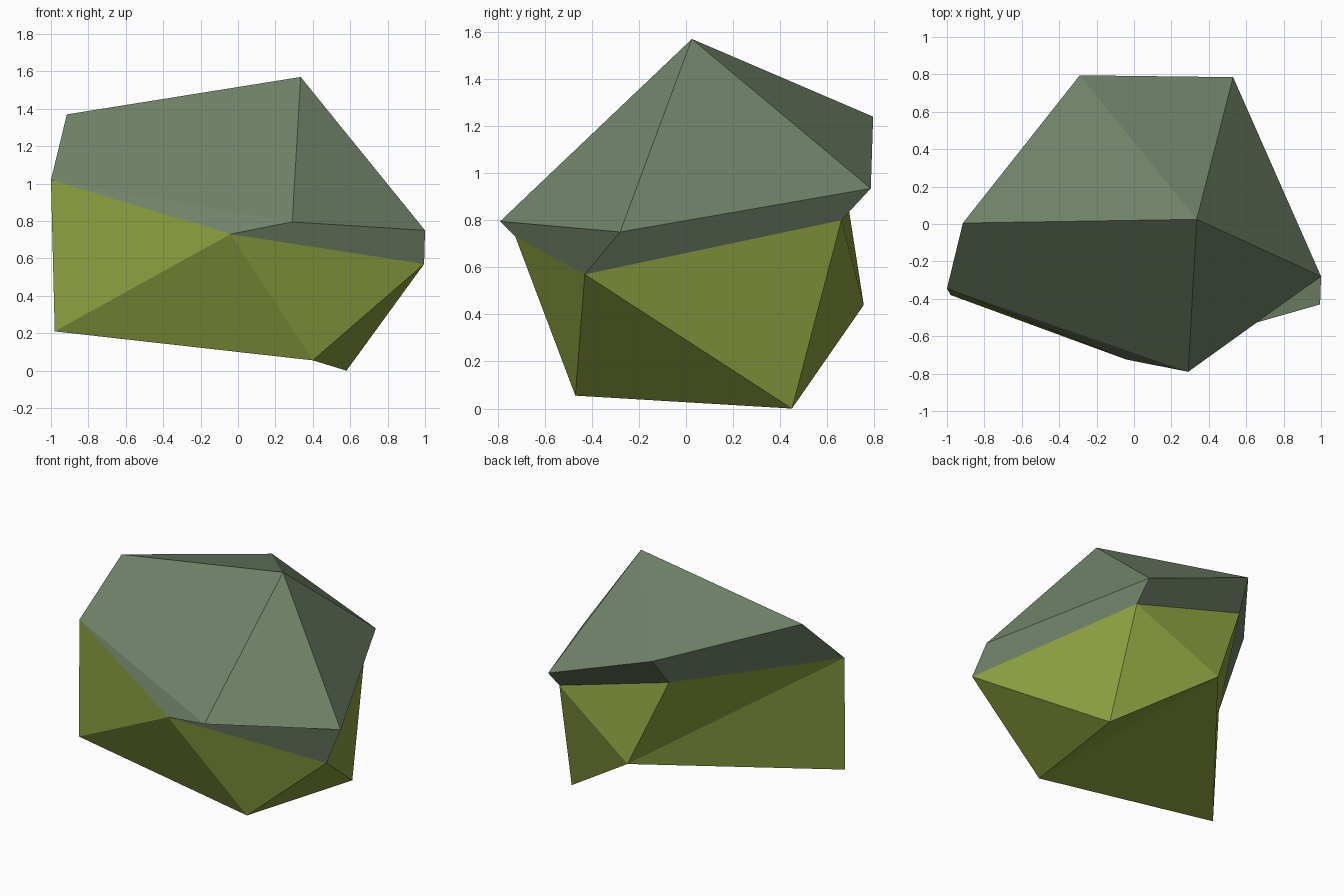
import bpy
import bmesh
from mathutils import Vector

default_cube = bpy.data.objects.get("Cube")
if default_cube:
    bpy.data.objects.remove(default_cube, do_unlink=True)


def make_material(name, colour):
    material = bpy.data.materials.new(name)
    material.use_nodes = True
    material.diffuse_color = colour
    material.node_tree.nodes["Principled BSDF"].inputs["Base Color"].default_value = colour
    return material


def build_faceted(name, corners, facets, material):
    """Flat-shaded shell; each facet is a list of corner names."""
    bm = bmesh.new()
    used = {key for facet in facets for key in facet.split()}
    verts = {key: bm.verts.new(Vector(corners[key])) for key in sorted(used)}
    for facet in facets:
        bm.faces.new([verts[key] for key in facet.split()])
    mesh = bpy.data.meshes.new(name)
    bm.to_mesh(mesh)
    bm.free()
    mesh.materials.append(material)
    rock_part = bpy.data.objects.new(name, mesh)
    bpy.context.collection.objects.link(rock_part)
    return rock_part


# Corners of the boulder
corners = {
    "peak": (.335, .025, 1.57),
    # rim of the cap
    "rim_right": (-.915, .005, 1.37),
    "rim_front": (.29, -.79, .795),
    "rim_left": (1, -.28, .75),
    "rim_back_left": (.53, .785, .935),
    "rim_back_right": (-.29, .795, 1.24),
    # seam where cap meets base
    "seam_right": (-1, -.345, 1.02),
    "seam_front": (-.04, -.725, .73),
    "seam_left": (.995, -.43, .57),
    "seam_back_left": (.53, .66, .80),
    "seam_back_right": (-.33, .66, 1.05),
    # underside
    "foot_right": (-.98, -.38, .21),
    "foot_front": (.40, -.47, .055),
    "foot_left": (.58, .45, 0),
    "foot_back": (-.07, .755, .44),
}

# Stone cap: sloping top facets, then the undercut band
cap_facets = [
    "peak rim_right rim_front",
    "peak rim_front rim_left",
    "peak rim_left rim_back_left",
    "peak rim_back_left rim_back_right",
    "peak rim_back_right rim_right",
    "rim_right seam_right rim_front",
    "seam_right seam_front rim_front",
    "rim_front seam_front seam_left rim_left",
    "rim_left seam_left seam_back_left rim_back_left",
    "rim_back_left seam_back_left seam_back_right rim_back_right",
    "rim_back_right seam_back_right seam_right rim_right",
]

# Mossy base: sides, then the underside
base_facets = [
    "seam_right foot_right seam_front",
    "seam_front foot_right foot_front",
    "seam_front foot_front seam_left",
    "seam_left foot_front foot_left",
    "seam_left foot_left seam_back_left",
    "seam_back_left foot_left foot_back",
    "seam_back_left foot_back seam_back_right",
    "seam_back_right foot_back seam_right",
    "seam_right foot_back foot_right",
    "foot_front foot_back foot_left",
    "foot_front foot_right foot_back",
]

stone = make_material("grey green stone", (.162, .223, .138, 1))
moss = make_material("olive moss", (.262, .352, .051, 1))
build_faceted("stone_cap", corners, cap_facets, stone)
build_faceted("mossy_base", corners, base_facets, moss)
